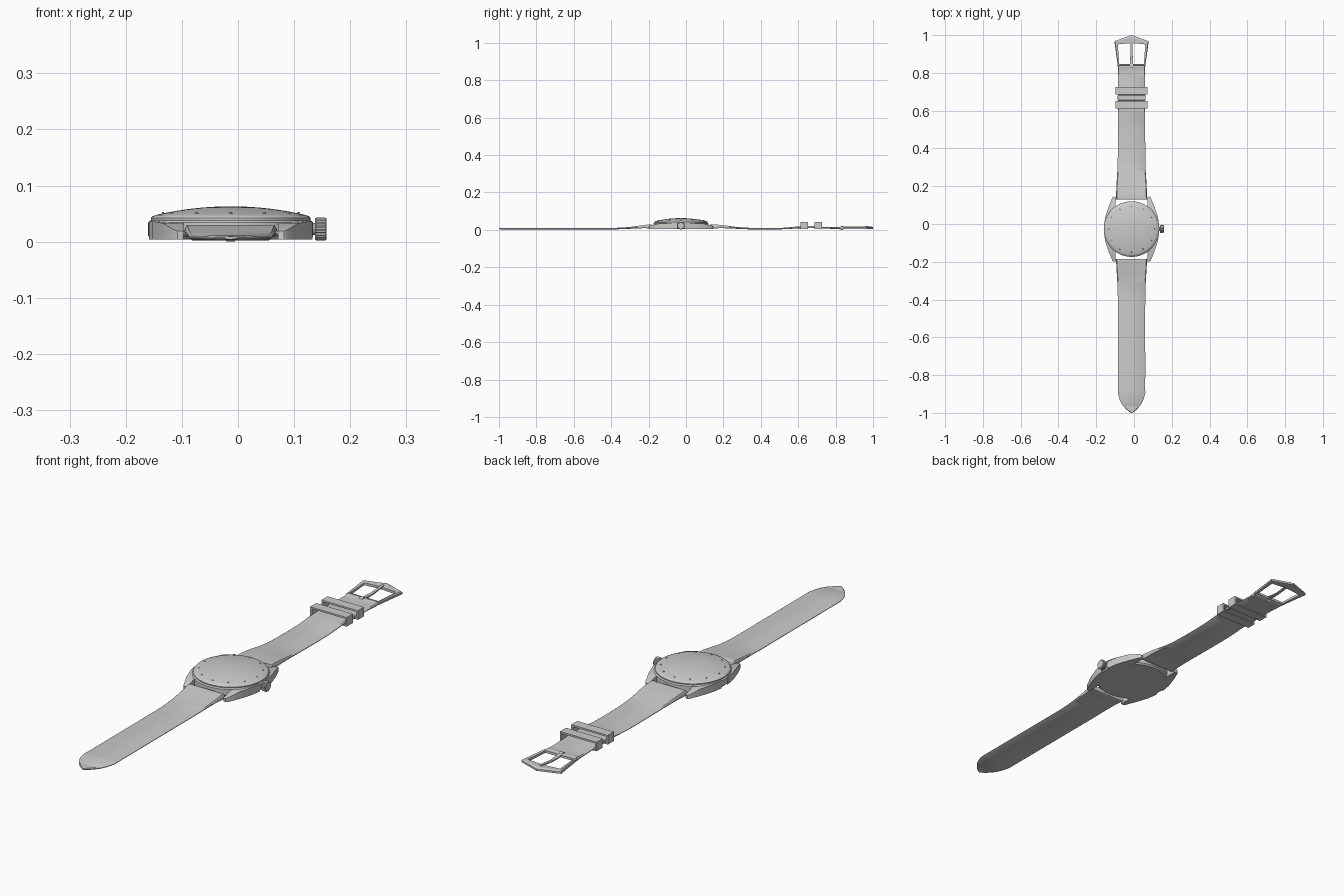
import bpy, bmesh, math

if "Cube" in bpy.data.objects:
    bpy.data.objects.remove(bpy.data.objects["Cube"])

CX, CY = -0.013, -0.027      # centre of the watch case


def finish(name, bm, angle=30, bevel=0):
    bmesh.ops.recalc_face_normals(bm, faces=bm.faces)
    me = bpy.data.meshes.new(name)
    bm.to_mesh(me)
    bm.free()
    ob = bpy.data.objects.new(name, me)
    bpy.context.collection.objects.link(ob)
    bpy.ops.object.select_all(action='DESELECT')
    bpy.context.view_layer.objects.active = ob
    ob.select_set(True)
    if bevel:
        m = ob.modifiers.new("soft_edges", 'BEVEL')
        m.width, m.segments, m.limit_method = bevel, 2, 'ANGLE'
    bpy.ops.object.shade_smooth_by_angle(angle=math.radians(angle))
    return ob


def loft(bm, rings, cap=True, closed=False):
    """Skin a list of equal-length point rings."""
    vs = [[bm.verts.new(p) for p in r] for r in rings]
    n = len(vs[0])
    pairs = list(zip(vs, vs[1:])) + ([(vs[-1], vs[0])] if closed else [])
    for a, b in pairs:
        for i in range(n):
            bm.faces.new((a[i], a[(i + 1) % n], b[(i + 1) % n], b[i]))
    if cap and not closed:
        bm.faces.new(vs[0])
        bm.faces.new(vs[-1])


def lathe(name, profile, seg=96):
    bm = bmesh.new()
    ts = [2 * math.pi * i / seg for i in range(seg)]
    loft(bm, [[(CX + r * math.cos(t), CY + r * math.sin(t), z) for t in ts] for r, z in profile])
    return finish(name, bm)


def rod(name, x0, x1, y, z, radius, seg=24, knurl=0, chamfer=0):
    """Cylinder along x, optionally knurled and chamfered."""
    bm = bmesh.new()
    rings = []
    for x, d in ((x0, chamfer), (x0 + chamfer, 0), (x1 - chamfer, 0), (x1, chamfer)):
        if not chamfer and rings and rings[-1][0][0] == x:
            continue
        rings.append([(x, y + (radius - d - knurl * (i % 2)) * math.cos(2 * math.pi * i / seg),
                       z + (radius - d - knurl * (i % 2)) * math.sin(2 * math.pi * i / seg)) for i in range(seg)])
    loft(bm, rings)
    return finish(name, bm)


def smooth_rows(rows, sub=5):
    """Catmull-Rom interpolation of table rows."""
    out = []
    for i in range(len(rows) - 1):
        p = [rows[max(i - 1, 0)], rows[i], rows[i + 1], rows[min(i + 2, len(rows) - 1)]]
        for s in range(sub):
            t = s / sub
            out.append([0.5 * (2 * b + (c - a) * t + (2 * a - 5 * b + 4 * c - d) * t * t
                               + (3 * b - a - 3 * c + d) * t ** 3) for a, b, c, d in zip(*p)])
    return out + [list(rows[-1])]


def strap(name, rows):
    """Rows: y, half width, underside z, top z."""
    bm = bmesh.new()
    rings = []
    for y, w, z0, z1 in smooth_rows(rows):
        e = min(0.004, w * 0.4)
        h = (z1 - z0) * 0.35
        rings.append([(CX + x, y, z) for x, z in (
            (-w + e, z0), (w - e, z0), (w, z0 + h), (w, z1 - h),
            (w - e, z1), (-w + e, z1), (-w, z1 - h), (-w, z0 + h))])
    loft(bm, rings)
    return finish(name, bm, 40)


# Case body with flat back, and domed crystal
lathe("case_body", [(0.128, 0.004), (0.140, 0.004), (0.147, 0.010), (0.147, 0.034), (0.144, 0.037), (0.142, 0.038)])
dome = [(0.142, 0.036), (0.1425, 0.042), (0.140, 0.045)]
dome += [(0.134 * (1 - k / 10), 0.0475 + 0.0155 * (1 - (1 - k / 10) ** 2)) for k in range(10)] + [(0.002, 0.063)]
lathe("domed_crystal", dome)

# Hour markers just breaking the crystal near its rim
bm = bmesh.new()
for i in range(12):
    a = math.radians(30 * i)
    new = bmesh.ops.create_uvsphere(bm, u_segments=8, v_segments=6, radius=0.0028)["verts"]
    bmesh.ops.translate(bm, verts=new, vec=(CX + 0.121 * math.sin(a), CY + 0.121 * math.cos(a), 0.0505))
finish("hour_markers", bm)

# Four tapering lugs: x, y, top z measured from the case centre
lug = [(0.100, 0.020, 0.036), (0.146, 0.020, 0.036), (0.139, 0.065, 0.036), (0.121, 0.120, 0.033),
       (0.101, 0.168, 0.021), (0.095, 0.172, 0.019), (0.084, 0.170, 0.019), (0.084, 0.120, 0.033)]
for sx, side in ((-1, "left"), (1, "right")):
    for sy, end in ((-1, "front"), (1, "back")):
        bm = bmesh.new()
        loft(bm, [[(CX + sx * x, CY + sy * y, 0.004) for x, y, z in lug],
                  [(CX + sx * x, CY + sy * y, z) for x, y, z in lug]])
        bmesh.ops.triangulate(bm, faces=[f for f in bm.faces if len(f.verts) > 4])
        finish(f"lug_{end}_{side}", bm, 35)

# Spring bars between the lugs
for y, end in ((CY - 0.162, "front"), (CY + 0.162, "back")):
    rod(f"spring_bar_{end}", CX - 0.088, CX + 0.088, y, 0.015, 0.004, 12)

# Winding crown
rod("crown_stem", 0.125, 0.140, CY, 0.0225, 0.011)
rod("winding_crown", 0.137, 0.158, CY, 0.0225, 0.0205, 48, 0.0015, 0.0025)

# Long strap with pointed tip
strap("long_strap", [
    (CY - 0.157, 0.082, 0.010, 0.026), (CY - 0.164, 0.082, 0.008, 0.030), (-0.23, 0.080, 0.009, 0.025),
    (-0.30, 0.076, 0.006, 0.016), (-0.38, 0.073, 0.003, 0.011), (-0.50, 0.0725, 0.003, 0.0105),
    (-0.85, 0.0725, 0.003, 0.0105), (-0.90, 0.071, 0.003, 0.0105), (-0.945, 0.056, 0.003, 0.0105),
    (-0.98, 0.029, 0.003, 0.0105), (-1.0, 0.004, 0.004, 0.0095)])

# Short buckle strap
strap("short_strap", [
    (CY + 0.157, 0.082, 0.010, 0.026), (CY + 0.164, 0.082, 0.008, 0.030), (0.20, 0.080, 0.009, 0.025),
    (0.27, 0.076, 0.006, 0.016), (0.35, 0.073, 0.003, 0.011), (0.50, 0.0725, 0.003, 0.0105),
    (0.60, 0.0725, 0.008, 0.018), (0.67, 0.0725, 0.009, 0.019), (0.75, 0.0725, 0.007, 0.016),
    (0.81, 0.0725, 0.004, 0.015), (0.835, 0.0725, 0.003, 0.018), (0.845, 0.0725, 0.007, 0.014)])

# Strap fold between the keeper loops
bm = bmesh.new()
loft(bm, [[(CX + x, y, z) for y, z in ((0.655, 0.010), (0.682, 0.010), (0.682, 0.022), (0.655, 0.022))]
          for x in (-0.074, 0.074)])
finish("strap_fold", bm, bevel=0.002)

# Two rectangular keeper loops
for name, y0, y1 in (("fixed_keeper", 0.686, 0.726), ("sliding_keeper", 0.612, 0.652)):
    bm = bmesh.new()
    rings = []
    for sx, up in ((-1, 0), (1, 0), (1, 1), (-1, 1)):
        xo, zo = CX + sx * 0.084, 0.043 if up else 0.005
        xi, zi = CX + sx * 0.076, 0.036 if up else 0.009
        rings.append([(xo, y0, zo), (xo, y1, zo), (xi, y1, zi), (xi, y0, zi)])
    loft(bm, rings, closed=True)
    finish(name, bm)

# Open buckle frame: outer and inner outlines swept closed
outer = [(-0.073, 0.838), (-0.091, 0.968), (0, 1.0), (0.091, 0.968), (0.073, 0.838)]
inner = [(-0.065, 0.848), (-0.073, 0.951), (0, 0.958), (0.073, 0.951), (0.065, 0.848)]
bm = bmesh.new()
rings = []
for (xo, yo), (xi, yi) in zip(outer, inner):
    rings.append([(CX + xo, yo, 0.006), (CX + xo, yo, 0.014), (CX + xo * 0.75 + xi * 0.25, yo * 0.75 + yi * 0.25, 0.018),
                  (CX + xi, yi, 0.016), (CX + xi, yi, 0.006)])
loft(bm, rings, closed=True)
finish("buckle_frame", bm)
rod("buckle_bar", CX - 0.074, CX + 0.074, 0.838, 0.0105, 0.005, 12)

# Buckle pin with its loop around the bar
rod("pin_loop", CX - 0.008, CX + 0.008, 0.834, 0.0108, 0.0108, 20)
bm = bmesh.new()
loft(bm, [[(CX + x, y, z + dz) for x, dz in ((-w, -0.003), (w, -0.003), (w, 0.003), (-w, 0.003))]
          for y, w, z in ((0.836, 0.008, 0.016), (0.865, 0.008, 0.011), (0.90, 0.006, 0.010),
                          (0.945, 0.006, 0.015), (0.972, 0.005, 0.0175))])
finish("buckle_pin", bm, bevel=0.001)
